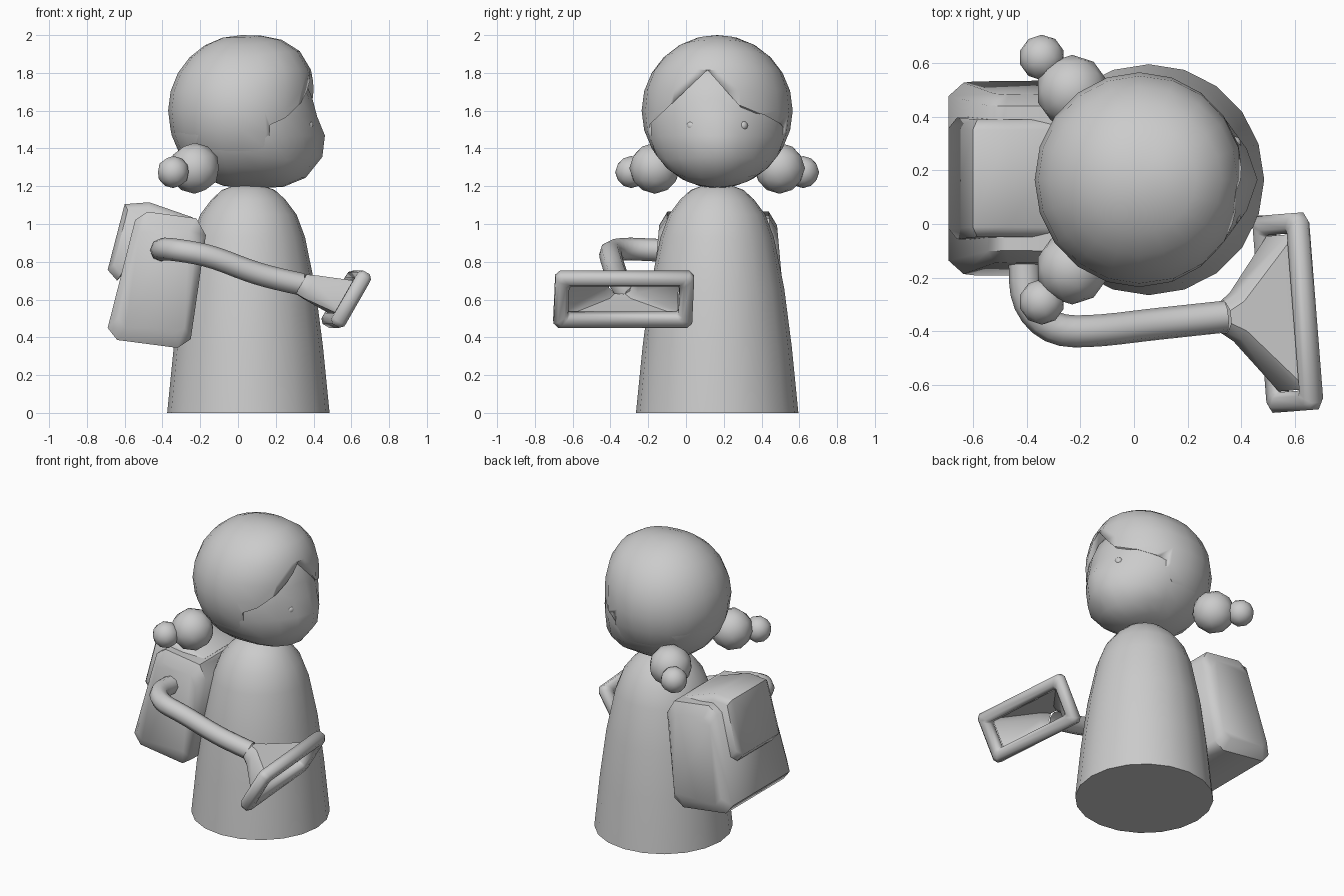
import bpy, bmesh, math
from mathutils import Vector, Matrix

if "Cube" in bpy.data.objects:
    bpy.data.objects.remove(bpy.data.objects["Cube"])

CY = 0.165  # symmetry plane of the figure


def finish(name, bm, angle=40):
    bmesh.ops.recalc_face_normals(bm, faces=bm.faces)
    me = bpy.data.meshes.new(name)
    bm.to_mesh(me)
    bm.free()
    ob = bpy.data.objects.new(name, me)
    bpy.context.collection.objects.link(ob)
    smooth(ob, angle)
    return ob


def smooth(ob, angle=40):
    bpy.ops.object.select_all(action='DESELECT')
    ob.select_set(True)
    bpy.context.view_layer.objects.active = ob
    bpy.ops.object.shade_smooth_by_angle(angle=math.radians(angle))


def loft(name, rings, cap=True, closed=False, angle=40):
    bm = bmesh.new()
    vs = [[bm.verts.new(p) for p in r] for r in rings]
    n = len(vs[0])
    pairs = list(zip(vs, vs[1:])) + ([(vs[-1], vs[0])] if closed else [])
    for a, b in pairs:
        for i in range(n):
            bm.faces.new((a[i], a[(i + 1) % n], b[(i + 1) % n], b[i]))
    if cap and not closed:
        bm.faces.new(vs[0])
        bm.faces.new(vs[-1])
    return finish(name, bm, angle)


def ball(name, c, r):
    bm = bmesh.new()
    bmesh.ops.create_icosphere(bm, subdivisions=2, radius=r)
    bmesh.ops.translate(bm, vec=c, verts=bm.verts)
    return finish(name, bm, 60)


def head_shape(center, radii, k_up, k_low, nose):
    """Sphere made boxier towards the front (+x), with an optional muzzle."""
    bm = bmesh.new()
    bmesh.ops.create_uvsphere(bm, u_segments=20, v_segments=12, radius=1)
    for v in bm.verts:
        d = v.co
        x, y, z = d
        if x > 0 and abs(z) > 1e-4:
            k = k_up if z > 0 else k_low
            g = math.hypot(x, z) / (x ** k + abs(z) ** k) ** (1 / k)
            x, z = x * g, z * g
        p = Vector((x * radii[0], y * radii[1], z * radii[2])) + Vector(center)
        if x > 0:
            p.x += nose * math.exp(-((p.z - 1.42) / 0.12) ** 2 - ((p.y - CY) / 0.16) ** 2)
        v.co = p
    return bm


# Gown
profile = [(0.43, 0), (0.395, 0.35), (0.355, 0.66), (0.30, 0.93), (0.255, 1.05),
           (0.195, 1.13), (0.14, 1.18), (0.06, 1.21)]
loft("gown", [[(0.055 + r * math.cos(a), CY + r * math.sin(a), z)
               for a in [i * math.tau / 20 for i in range(20)]] for r, z in profile])

# Face and eyes
finish("face", head_shape((0.02, CY, 1.57), (0.385, 0.385, 0.38), 2, 4.5, 0.065), 60)
for side in (-1, 1):
    ball("eye", (0.372, CY + side * 0.135, 1.52), 0.028)

# Hair: sliced along the side hairline, then notched for the fringe
bm = head_shape((0.02, CY, 1.6), (0.39, 0.40, 0.40), 2.9, 2.9, 0)
cut = bmesh.ops.bisect_plane(bm, geom=bm.verts[:] + bm.edges[:] + bm.faces[:],
                             plane_co=(-0.11, 0, 1.2), plane_no=(0.41, 0, -0.48), clear_outer=True)
bmesh.ops.holes_fill(bm, edges=[e for e in cut['geom_cut'] if isinstance(e, bmesh.types.BMEdge)])
hair = finish("hair", bm, 45)
hairline = [(0.114, 1.815), (-0.21, 1.51), (-0.4, 1.3), (0.7, 1.3), (0.5, 1.53), (0.41, 1.58), (0.31, 1.595)]
cutter = loft("fringe_cutter", [[(x, y, z) for y, z in hairline] for x in (0.17, 0.8)])
mod = hair.modifiers.new("fringe", 'BOOLEAN')
mod.operation = 'DIFFERENCE'
mod.solver = 'EXACT'
mod.object = cutter
bpy.context.view_layer.objects.active = hair
bpy.ops.object.modifier_apply(modifier=mod.name)
bpy.data.objects.remove(cutter)

# Hair bunches
for side in (-1, 1):
    ball("bunch", (-0.23, CY + side * 0.33, 1.295), 0.135)
    ball("bunch_tip", (-0.343, CY + side * 0.455, 1.275), 0.085)


# Pack and its flap: side profiles swept across y with chamfered ends
def slab(name, prof, half, bevel, taper):
    cx = sum(p[0] for p in prof) / len(prof)
    cz = sum(p[1] for p in prof) / len(prof)
    rings = []
    for t, s in ((-half, 1 - bevel * 4), (bevel - half, 1), (half - bevel, 1), (half, 1 - bevel * 4)):
        rings.append([(cx + (x - cx) * s, CY + 0.005 + t * (1 - taper * (z - 0.4)), cz + (z - cz) * s)
                      for x, z in prof])
    loft(name, rings, angle=50)


slab("pack", [(-0.48, 1.065), (-0.22, 1.03), (-0.17, 0.94), (-0.25, 0.39), (-0.32, 0.344),
              (-0.64, 0.386), (-0.69, 0.45), (-0.545, 1.02)], 0.36, 0.05, 0.2)
slab("pack_flap", [(-0.60, 1.105), (-0.47, 1.115), (-0.24, 1.035), (-0.3, 0.93), (-0.55, 0.8),
                   (-0.64, 0.70), (-0.69, 0.757)], 0.235, 0.04, 0.1)

# Hose
path = [(-0.40, -0.02, 0.86), (-0.41, -0.15, 0.86), (-0.40, -0.30, 0.87), (-0.30, -0.40, 0.86),
        (-0.14, -0.40, 0.83), (0.06, -0.375, 0.75), (0.2, -0.36, 0.71), (0.34, -0.345, 0.68)]
cu = bpy.data.curves.new("hose", 'CURVE')
cu.dimensions = '3D'
cu.bevel_depth = 0.06
cu.bevel_resolution = 2
sp = cu.splines.new('NURBS')
sp.points.add(len(path) - 1)
for pt, p in zip(sp.points, path):
    pt.co = (*p, 1)
sp.order_u = 3
sp.use_endpoint_u = True
sp.resolution_u = 3
hose = bpy.data.objects.new("hose", cu)
bpy.context.collection.objects.link(hose)
bpy.ops.object.select_all(action='DESELECT')
hose.select_set(True)
bpy.context.view_layer.objects.active = hose
bpy.ops.object.convert(target='MESH')
smooth(hose, 50)

# Nozzle frame axes: v across, u up the mouth, n out of the mouth
n = Vector((0.87, 0, -0.5)).normalized()
u = Vector((0.5, 0, 0.87)).normalized()
yaw = Matrix.Rotation(math.radians(4.5), 3, 'Z')


def mouth_ring(hw, hh, c, depth, up=0.0, across=0.0):
    pts = [(hw - c, -hh), (hw, c - hh), (hw, hh - c), (hw - c, hh),
           (c - hw, hh), (-hw, hh - c), (-hw, c - hh), (c - hw, -hh)]
    return [Vector((0.573, -0.33, 0.602)) + yaw @ (Vector((0, a + across, 0)) + u * (b + up) + n * depth)
            for a, b in pts]


# Nozzle: flared funnel and the rounded rim round its mouth
loft("nozzle_funnel", [mouth_ring(0.057, 0.057, 0.033, -0.25, -0.05),
                       mouth_ring(0.09, 0.07, 0.035, -0.2, -0.04),
                       mouth_ring(0.29, 0.10, 0.02, -0.02)], cap=False)
section = [(0.0, 0.02), (0.0, -0.02), (0.02, -0.04), (0.055, -0.04),
           (0.075, -0.02), (0.075, 0.02), (0.055, 0.04), (0.02, 0.04)]
loft("nozzle_rim", [mouth_ring(0.368 - i, 0.163 - i, max(0.008, 0.025 - i * 0.2), d) for i, d in section],
     closed=True, angle=50)
